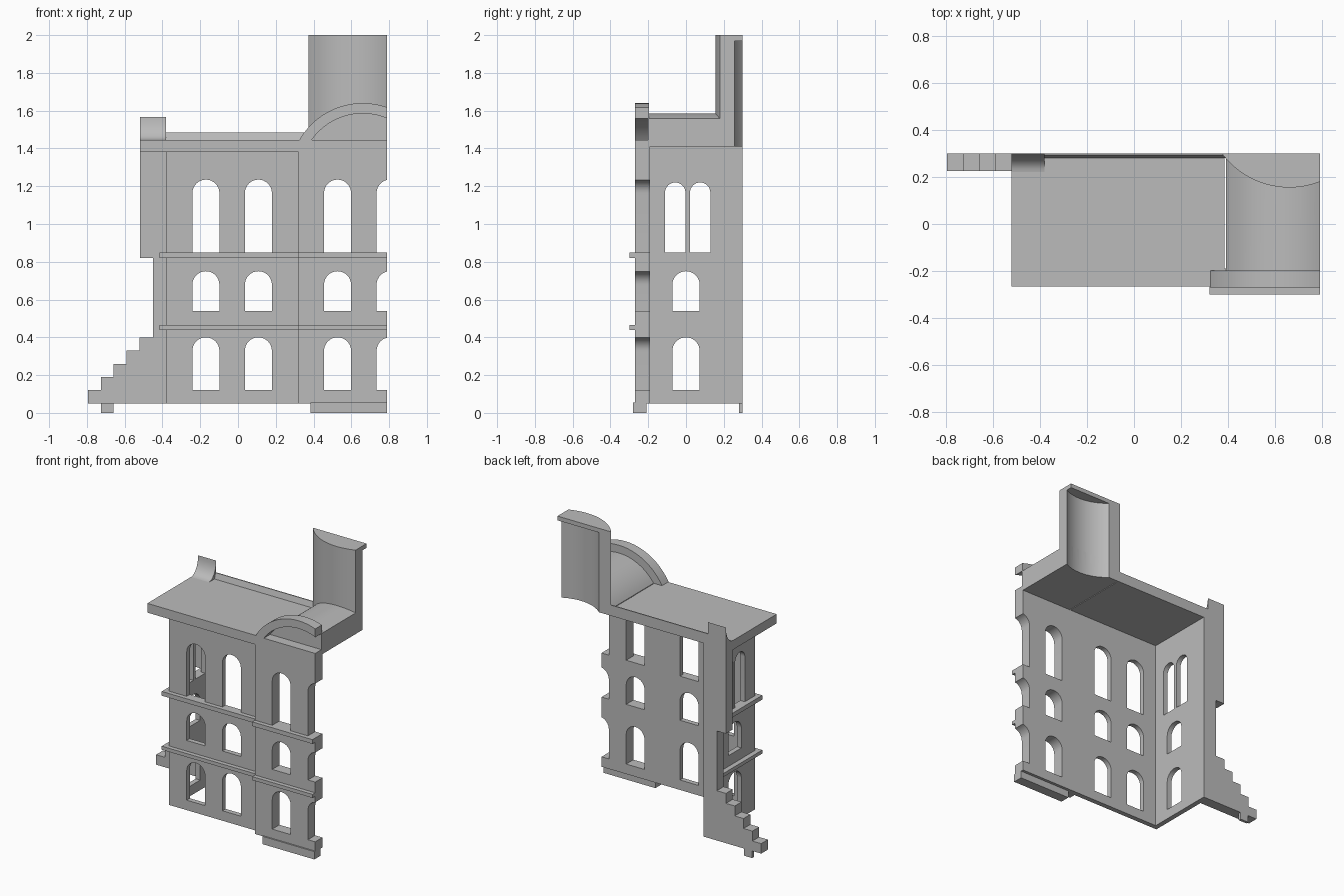
import bpy, bmesh
from math import sin, cos, pi, acos, asin
from mathutils import Vector

if "Cube" in bpy.data.objects:
    bpy.data.objects.remove(bpy.data.objects["Cube"], do_unlink=True)

stone = bpy.data.materials.new("grey_stone")
stone.use_nodes = True
GREY = (0.5, 0.5, 0.5, 1)
stone.diffuse_color = GREY
stone.node_tree.nodes["Principled BSDF"].inputs["Base Color"].default_value = GREY


def prism(name, outline, axis, lo, hi):
    """Extrude a 2D outline along an axis."""
    place = {"x": lambda p, t: (t, p[0], p[1]),
             "y": lambda p, t: (p[0], t, p[1]),
             "z": lambda p, t: (p[0], p[1], t)}[axis]
    bm = bmesh.new()
    face = bm.faces.new([bm.verts.new(place(p, lo)) for p in outline])
    grown = bmesh.ops.extrude_face_region(bm, geom=[face])["geom"]
    shift = Vector(place((0, 0), hi - lo))
    bmesh.ops.translate(bm, vec=shift,
                        verts=[v for v in grown if isinstance(v, bmesh.types.BMVert)])
    bmesh.ops.recalc_face_normals(bm, faces=bm.faces)
    mesh = bpy.data.meshes.new(name)
    bm.to_mesh(mesh)
    bm.free()
    mesh.materials.append(stone)
    obj = bpy.data.objects.new(name, mesh)
    bpy.context.collection.objects.link(obj)
    return obj


def box(name, x0, x1, y0, y1, z0, z1):
    return prism(name, [(x0, y0), (x1, y0), (x1, y1), (x0, y1)], "z", z0, z1)


def arc(cx, cy, r, a0, a1, n=24):
    return [(cx + r * cos(a0 + (a1 - a0) * i / n),
             cy + r * sin(a0 + (a1 - a0) * i / n)) for i in range(n + 1)]


def window(axis, centre, width, z0, z1, lo, hi):
    """Round-headed cutter."""
    r = width / 2
    outline = [(centre - r, z0), (centre + r, z0)] + arc(centre, z1 - r, r, 0, pi, 16)
    return prism("window_cutter", outline, axis, lo, hi)


def select(obj):
    bpy.ops.object.select_all(action="DESELECT")
    obj.select_set(True)
    bpy.context.view_layer.objects.active = obj


def cut(obj, cutters):
    for c in cutters:
        c.hide_render = True
        mod = obj.modifiers.new("cut", "BOOLEAN")
        mod.operation = "DIFFERENCE"
        mod.solver = "EXACT"
        mod.object = c
        select(obj)
        bpy.ops.object.modifier_apply(modifier=mod.name)


def discard(cutters):
    for c in cutters:
        bpy.data.objects.remove(c, do_unlink=True)


RIGHT, BACK = 0.79, 0.30

# Front wall with projecting bay, and side wall
walls = prism("walls", [(-.38, -.225), (.32, -.225), (.32, -.27), (RIGHT, -.27),
                        (RIGHT, -.19), (-.345, -.19), (-.345, BACK), (-.38, BACK)],
              "z", .05, 1.41)
storeys = [(.12, .40), (.54, .75), (.85, 1.235)]
openings = []
for z0, z1 in storeys:
    for x in (-.17, .108, .527, .805):
        openings.append(window("y", x, .143, z0, z1, -.4, -.1))
for z0, z1 in storeys[:2]:
    openings.append(window("x", 0, .145, z0, z1, -.5, -.3))
for y in (-.057, .075):
    openings.append(window("x", y, .108, .85, 1.22, -.5, -.3))
cut(walls, openings)
discard(openings)

# String courses wrapping facade, bay and side
for name, z0, z1 in (("lower_string_course", .44, .465), ("upper_string_course", .82, .85)):
    prism(name, [(-.415, .23), (-.415, -.255), (.32, -.255), (.32, -.30), (RIGHT, -.30),
                 (RIGHT, -.26), (.33, -.26), (.33, -.215), (-.37, -.215), (-.37, .23)],
          "z", z0, z1)

# Plinth under the bay and foot under the steps
box("bay_plinth", .385, RIGHT, -.28, -.21, 0, .055)
box("step_foot", -.725, -.66, .28, BACK, 0, .055)

# Stepped buttress with the pilaster above it
outline = [(-.36, .05), (-.795, .05)]
for i in range(5):
    x = -.795 + .0685 * i
    outline += [(x, .05 + .07 * i), (x, .12 + .07 * i)] if i else [(x, .12)]
outline += [(-.45, .40), (-.45, .82), (-.52, .82), (-.52, 1.41), (-.36, 1.41)]
prism("stepped_buttress", outline, "y", .225, BACK)

# Roof slab, cornice and back parapet
box("roof_slab", -.52, .385, -.265, BACK, 1.41, 1.445)
prism("cornice", [(-.52, -.265), (.32, -.265), (.32, -.215), (-.37, -.215),
                  (-.37, BACK), (-.52, BACK)], "z", 1.38, 1.41)
prism("parapet", [(.28, 1.44), (BACK, 1.44), (BACK, 1.485), (.293, 1.485)], "x", -.38, .39)
corner = prism("corner_block", [(BACK, 1.44)] + [(.22, 1.44)] +
               [(.22 + .08 * sin(t * pi / 16), 1.567 - .122 * cos(t * pi / 16))
                for t in range(9)], "x", -.52, -.38)

# Curved gable band and barrel vault over the bay
CX, CZ, R_IN, R_OUT = .66, 1.255, .33, .385
BASE = 1.445
left_in, left_out = pi - asin((BASE - CZ) / R_IN), pi - asin((BASE - CZ) / R_OUT)
end_in, end_out = acos((RIGHT - CX) / R_IN), acos((RIGHT - CX) / R_OUT)
inner = arc(CX, CZ, R_IN, left_in, end_in)
box("bay_ledge", .32, RIGHT, -.27, -.19, 1.41, BASE)
gable = prism("gable_arch", inner + arc(CX, CZ, R_OUT, end_out, left_out), "y", -.27, -.197)
vault = prism("barrel_vault", inner + [(RIGHT, 1.41), (inner[0][0], 1.41)], "y", -.2, BACK)

# Half-round tower, hollow and open at the back
CY, T_OUT, T_IN = .511, .356, .286
start = pi + asin((CY - BACK) / T_OUT)
end = 2 * pi - acos((RIGHT - CX) / T_OUT)
tower = prism("tower", arc(CX, CY, T_OUT, start, end, 28) + [(RIGHT, BACK)], "z", 1.41, 2)
scoop = prism("scoop_cutter", arc(CX, CY, T_IN, 0, 2 * pi, 64)[:-1], "z", 1.35, 1.97)
cut(tower, [scoop])
cut(vault, [scoop])
discard([scoop])

# Smooth curved surfaces, keep edges sharp
for obj in (walls, gable, vault, tower, corner):
    select(obj)
    bpy.ops.object.shade_smooth_by_angle(angle=pi / 7)
bpy.ops.object.select_all(action="DESELECT")
